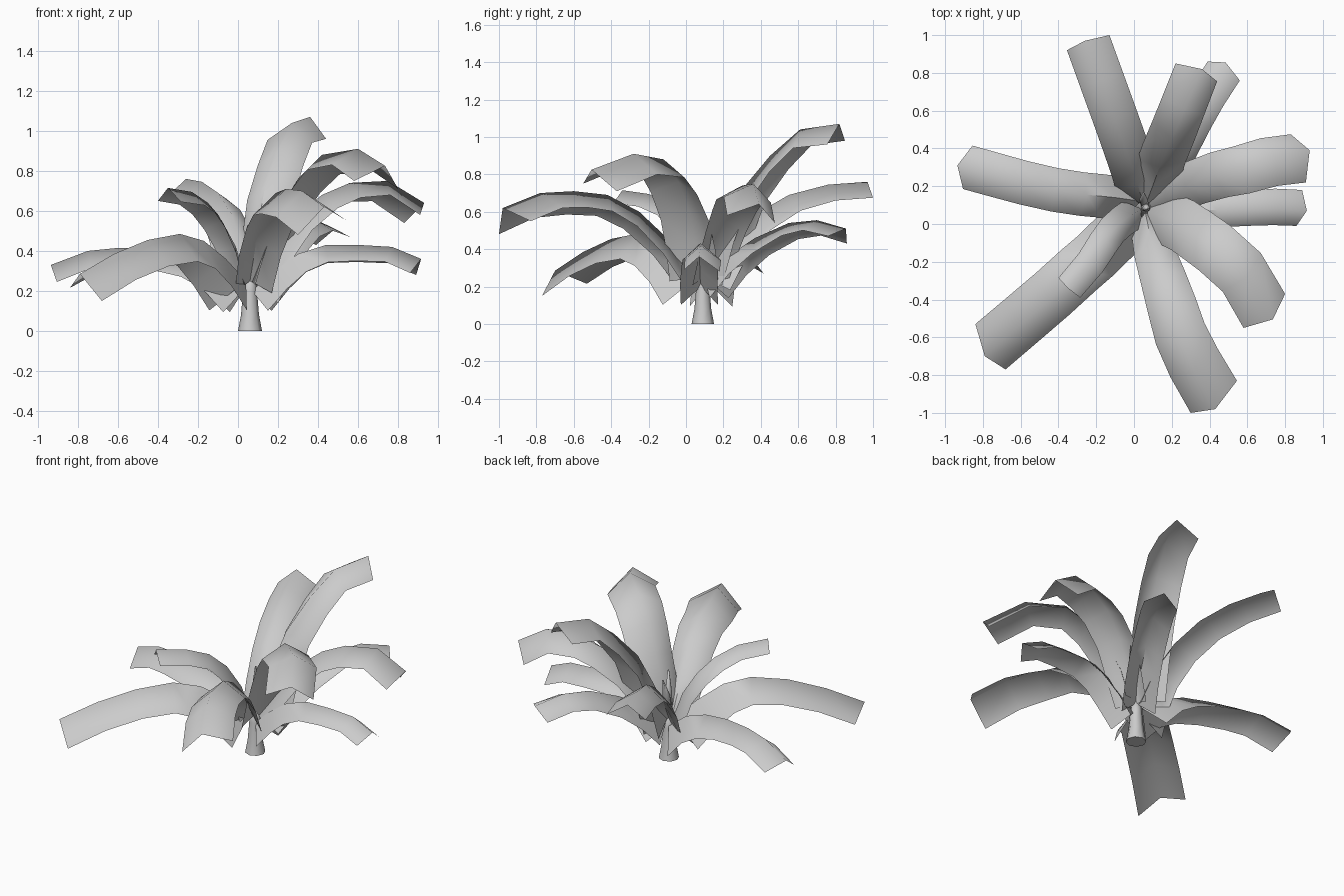
import bpy, bmesh, math
from mathutils import Vector

grey = bpy.data.materials.new("pale_grey")
grey.diffuse_color = (0.6, 0.6, 0.6, 1)


def finish(name, bm):
    me = bpy.data.meshes.new(name)
    bm.to_mesh(me)
    bm.free()
    ob = bpy.data.objects.new(name, me)
    bpy.context.collection.objects.link(ob)
    me.materials.append(grey)
    bpy.ops.object.select_all(action='DESELECT')
    ob.select_set(True)
    bpy.context.view_layer.objects.active = ob
    bpy.ops.object.shade_smooth_by_angle(angle=math.radians(85))


def leaf(name, ridge, half, drop, tip_left, tip_right, base_drop=1.9, base_half=1.0):
    """Strip folded along its ridge; its edges hang below and ease to the tip corners."""
    pts = [Vector(p) for p in ridge]
    n = len(pts) - 1
    rows = []
    for i, p in enumerate(pts):
        t = (pts[min(i + 1, n)] - pts[max(i - 1, 0)]).normalized()
        side = Vector((-t.y, t.x, 0)).normalized()
        up = t.cross(side)
        near = (1 - i / n) ** 2
        d = drop * (1 + (base_drop - 1) * near)
        w = half * (1 + (base_half - 1) * near)
        rows.append([p + side * w - up * d, p, p - side * w - up * d])
    fix_l = Vector(tip_left) - rows[-1][0]
    fix_r = Vector(tip_right) - rows[-1][2]
    bm = bmesh.new()
    grid = []
    for i, (l, c, r) in enumerate(rows):
        k = (i / n) ** 1.5
        grid.append([bm.verts.new(q) for q in (l + fix_l * k, c, r + fix_r * k)])
    for a, b in zip(grid, grid[1:]):
        for j in (0, 1):
            bm.faces.new((a[j], a[j + 1], b[j + 1], b[j]))
    finish(name, bm)


def tube(name, rings, sides=8):
    """Round tapered stalk through (x, y, z, radius) rings."""
    bm = bmesh.new()
    loops = [[bm.verts.new((x + r * math.cos(a), y + r * math.sin(a), z))
              for a in (math.tau * i / sides for i in range(sides))]
             for x, y, z, r in rings]
    for a, b in zip(loops, loops[1:]):
        for i in range(sides):
            j = (i + 1) % sides
            bm.faces.new((a[i], a[j], b[j], b[i]))
    bm.faces.new(loops[0][::-1])
    bm.faces.new(loops[-1])
    finish(name, bm)


# Trunk and young rolled shoots
tube("trunk", [(.06, .09, 0, .06), (.06, .09, .08, .045), (.06, .09, .2, .035), (.06, .09, .3, .025)])
tube("shoot_tall", [(.06, .09, .26, .025), (.065, .085, .42, .02), (.07, .08, .56, .004)])
tube("shoot_side", [(.06, .09, .26, .022), (.05, .13, .42, .022), (.05, .165, .53, .004)])

# Tall rear leaf
leaf("leaf_tall", [(.06, .1, .27), (.095, .19, .5), (.135, .3, .72), (.2, .45, .9),
                   (.27, .61, 1.04), (.36, .82, 1.07)], .125, .085,
     (.22, .85, .98), (.44, .755, .96))
# Rear leaves
leaf("leaf_rear_right", [(.07, .1, .25), (.14, .22, .36), (.22, .37, .46), (.31, .55, .54),
                         (.39, .7, .555), (.485, .855, .51)], .1, .075,
     (.39, .86, .43), (.56, .76, .47))
leaf("leaf_rear_left", [(.05, .1, .25), (.02, .21, .43), (-.03, .36, .58), (-.1, .55, .69),
                        (-.18, .76, .745), (-.26, .97, .76)], .12, .08,
     (-.355, .92, .67), (-.13, 1, .675), 1.6)
# Right leaves
leaf("leaf_right_upper", [(.07, .1, .25), (.16, .14, .4), (.27, .2, .56), (.42, .26, .68),
                          (.56, .3, .74), (.75, .36, .75), (.93, .39, .64)], .135, .08,
     (.83, .475, .54), (.91, .22, .58), 1.0, 0.75)
leaf("leaf_right_lower", [(.07, .08, .2), (.18, .07, .3), (.3, .07, .385), (.44, .075, .43),
                          (.6, .08, .43), (.77, .08, .42), (.915, .07, .36)], .1, .07,
     (.89, .18, .28), (.86, -.01, .29))
# Front leaves
leaf("leaf_front_right", [(.07, .07, .25), (.12, .05, .43), (.2, .02, .6), (.3, -.04, .76),
                          (.42, -.12, .88), (.6, -.28, .91), (.735, -.505, .825)], .14, .085,
     (.8, -.37, .71), (.58, -.55, .75), 0.9)
leaf("leaf_front", [(.06, .06, .25), (.09, -.08, .44), (.14, -.25, .6), (.19, -.42, .69),
                    (.24, -.6, .71), (.32, -.78, .7), (.43, -.98, .62)], .145, .1,
     (.545, -.83, .55), (.3, -1, .48), 1.0, 0.65)
leaf("leaf_front_left", [(.04, .06, .25), (-.06, -.03, .36), (-.17, -.14, .45), (-.29, -.25, .485),
                         (-.45, -.4, .455), (-.62, -.55, .385), (-.79, -.7, .285)], .14, .1,
     (-.68, -.77, .15), (-.84, -.53, .215))
leaf("leaf_small", [(.04, .08, .25), (-.01, .05, .42), (-.08, 0, .55), (-.15, -.08, .64),
                    (-.23, -.2, .695), (-.35, -.34, .715)], .085, .065,
     (-.285, -.39, .645), (-.4, -.285, .65), 1.0)
# Left leaf
leaf("leaf_left", [(.04, .12, .22), (-.1, .14, .33), (-.25, .155, .385), (-.42, .18, .41),
                   (-.6, .22, .415), (-.75, .26, .4), (-.935, .31, .33)], .115, .08,
     (-.905, .185, .245), (-.855, .415, .27), 2.0)
